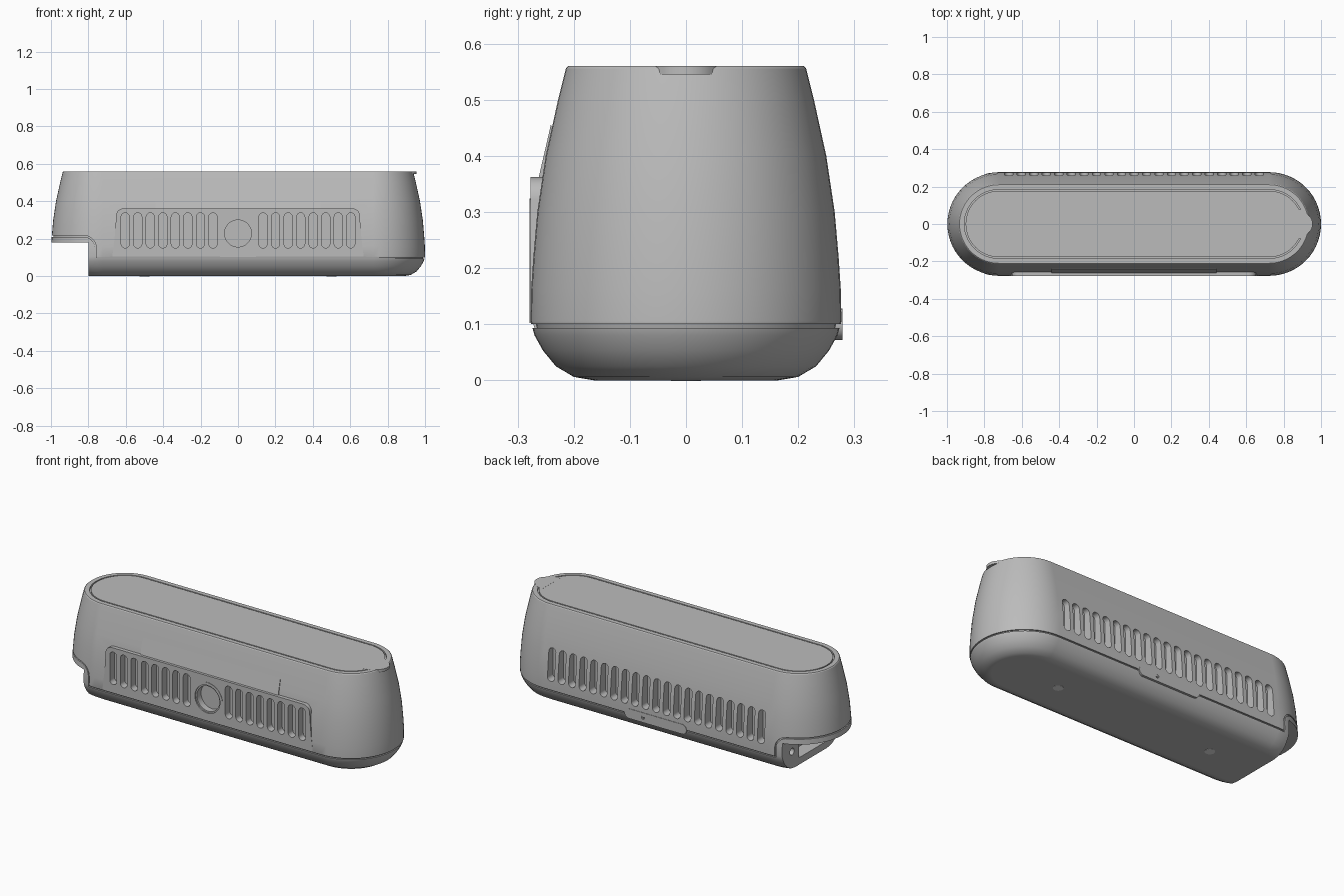
import bpy, bmesh, math
from mathutils import Vector

cube = bpy.data.objects.get("Cube")
if cube:
    bpy.data.objects.remove(cube, do_unlink=True)

STRAIGHT = 0.723   # half length of the straight sides


def material(name, rgb):
    m = bpy.data.materials.new(name)
    m.use_nodes = True
    m.diffuse_color = (*rgb, 1)
    m.node_tree.nodes["Principled BSDF"].inputs["Base Color"].default_value = (*rgb, 1)
    return m


grey = material("mid grey", (0.5, 0.5, 0.5))
light = material("light grey", (0.8, 0.8, 0.8))


def make(name, bm, mat=grey):
    bmesh.ops.recalc_face_normals(bm, faces=bm.faces)
    mesh = bpy.data.meshes.new(name)
    bm.to_mesh(mesh)
    bm.free()
    mesh.materials.append(mat)
    ob = bpy.data.objects.new(name, mesh)
    bpy.context.collection.objects.link(ob)
    return ob


def arc(cx, cz, r, a0, a1, n=10):
    angles = [math.radians(a0 + (a1 - a0) * i / n) for i in range(n + 1)]
    return [(cx + r * math.cos(a), cz + r * math.sin(a)) for a in angles]


def stadium(r, n=28):
    return arc(STRAIGHT, 0, r, -90, 90, n) + arc(-STRAIGHT, 0, r, 90, 270, n)


def loft(name, profile):
    """Stack stadium outlines given as (radius, height)."""
    bm = bmesh.new()
    rings = [[bm.verts.new((x, y, z)) for x, y in stadium(r)] for r, z in profile]
    for a, b in zip(rings, rings[1:]):
        for i in range(len(a)):
            j = (i + 1) % len(a)
            bm.faces.new((a[i], a[j], b[j], b[i]))
    bm.faces.new(rings[0])
    bm.faces.new(rings[-1])
    return make(name, bm)


def add_prism(bm, outline, lo, hi, axis="y"):
    """Extrude a 2D outline along one axis."""
    def place(p, d):
        return {"x": (d, p[0], p[1]), "y": (p[0], d, p[1]), "z": (p[0], p[1], d)}[axis]
    a = [bm.verts.new(place(p, lo)) for p in outline]
    b = [bm.verts.new(place(p, hi)) for p in outline]
    for i in range(len(a)):
        j = (i + 1) % len(a)
        bm.faces.new((a[i], a[j], b[j], b[i]))
    bm.faces.new(a)
    bm.faces.new(b)


def prism(name, outline, lo, hi, axis="y", mat=grey):
    bm = bmesh.new()
    add_prism(bm, outline, lo, hi, axis)
    return make(name, bm, mat)


def box2d(x0, x1, z0, z1):
    return [(x0, z0), (x1, z0), (x1, z1), (x0, z1)]


def pill(x, z0, z1, r):
    return arc(x, z1 - r, r, 0, 180, 8) + arc(x, z0 + r, r, 180, 360, 8)


def boolean(target, tool, operation="DIFFERENCE"):
    mod = target.modifiers.new("cut", "BOOLEAN")
    mod.operation, mod.solver, mod.object = operation, "EXACT", tool
    bpy.context.view_layer.update()
    bpy.context.view_layer.objects.active = target
    with bpy.context.temp_override(object=target, active_object=target):
        bpy.ops.object.modifier_apply(modifier=mod.name)
    bpy.data.objects.remove(tool, do_unlink=True)


def finish(ob):
    bpy.ops.object.select_all(action="DESELECT")
    ob.select_set(True)
    bpy.context.view_layer.objects.active = ob
    bpy.ops.object.shade_smooth_by_angle(angle=math.radians(25))
    mod = ob.modifiers.new("even shading", "WEIGHTED_NORMAL")
    mod.keep_sharp = True


# Main housing: rounded underside, curved walls, grooved lid
walls = [(0.165, 0), (0.2, 0.006), (0.232, 0.025), (0.255, 0.053), (0.27, 0.08),
         (0.277, 0.105), (0.276, 0.16), (0.272, 0.22), (0.265, 0.3), (0.25, 0.4),
         (0.228, 0.5), (0.214, 0.556)]
lid = [(0.21, 0.56), (0.184, 0.56), (0.184, 0.55), (0.177, 0.55), (0.177, 0.56)]
housing = loft("housing", walls + lid)

# Raised front vent panel and the sloped strip above it
half = [(0.672, 0.104), (0.66, 0.2), (0.652, 0.31)] + arc(0.612, 0.322, 0.04, 0, 90, 6)
panel = half + [(-x, z) for x, z in reversed(half)]
boolean(housing, prism("panel", panel, -0.277, -0.15), "UNION")
wedge = [(-0.264, 0.355), (-0.241, 0.455), (-0.18, 0.4)]
boolean(housing, prism("strip", wedge, -0.44, 0.44, "x"), "UNION")

# Seam between shell and base, rising around the end notch
def seam(d):
    return ([(1.2, 0.093 + d), (-0.765 + d, 0.093 + d)]
            + arc(-0.825, 0.15, 0.06 + d, 0, 90) + [(-1.2, 0.21 + d)])


groove = prism("groove", seam(0) + seam(0.007)[::-1], -0.4, 0.4)
boolean(groove, loft("core", [(r - 0.008, z) for r, z in walls]))
boolean(housing, groove)

# Notch under one end, with a pocket and a small hole in its wall
boolean(housing, prism("notch", box2d(-1.2, -0.8, -0.1, 0.18), -0.4, 0.4))
bm = bmesh.new()
add_prism(bm, box2d(-0.19, 0.11, 0.04, 0.16), -0.85, -0.72, "x")
add_prism(bm, arc(0.175, 0.1, 0.02, 0, 345, 23), -0.85, -0.75, "x")
boolean(housing, make("pocket", bm))

# Vent slots: two groups of eight in front, one row behind
PITCH = 0.067
bm = bmesh.new()
for i in range(2, 10):
    for side in (-1, 1):
        add_prism(bm, pill(side * i * PITCH, 0.15, 0.338, 0.022), -0.35, -0.235)
for i in range(-10, 11):
    add_prism(bm, pill(i * PITCH, 0.15, 0.338, 0.022), 0.225, 0.35)
boolean(housing, make("slots", bm))
finish(housing)

# Front round port in an arched surround
surround = [(-0.096, 0.102), (0.096, 0.102)] + arc(0, 0.228, 0.096, 0, 180, 24)
port = prism("port_surround", surround, -0.279, -0.22)
boolean(housing, prism("port_opening", arc(0, 0.228, 0.08, 0, 352.5, 47), -0.35, -0.23))
boolean(port, prism("port_bore", arc(0, 0.228, 0.08, 0, 352.5, 47), -0.35, -0.272))
boolean(port, prism("port_bore_inner", arc(0, 0.228, 0.072, 0, 352.5, 47), -0.35, -0.235))
finish(port)

# Rear latch plate with a pin hole
r = 0.028
plate = (arc(0.17, 0.1, r, -90, 90) + arc(-0.17, 0.1, r, 90, 270))
latch = prism("rear_latch", plate, 0.24, 0.279)
boolean(latch, prism("pin_hole", arc(0.08, 0.1, 0.01, 0, 337.5, 15), 0.26, 0.35))
finish(latch)

# Finger tab of the lid
tab = prism("lid_tab", [(0.86, -0.085), (0.905, -0.075)]
            + arc(0.893, 0, 0.062, -50, 50, 14) + [(0.905, 0.075), (0.86, 0.085)],
            0.545, 0.5605, "z")
finish(tab)

# Screw caps on the underside
for side, name in ((-1, "right_screw_cap"), (1, "left_screw_cap")):
    prism(name, arc(side * 0.5, 0, 0.027, 0, 345, 23), -0.001, 0.004, "z", light)
